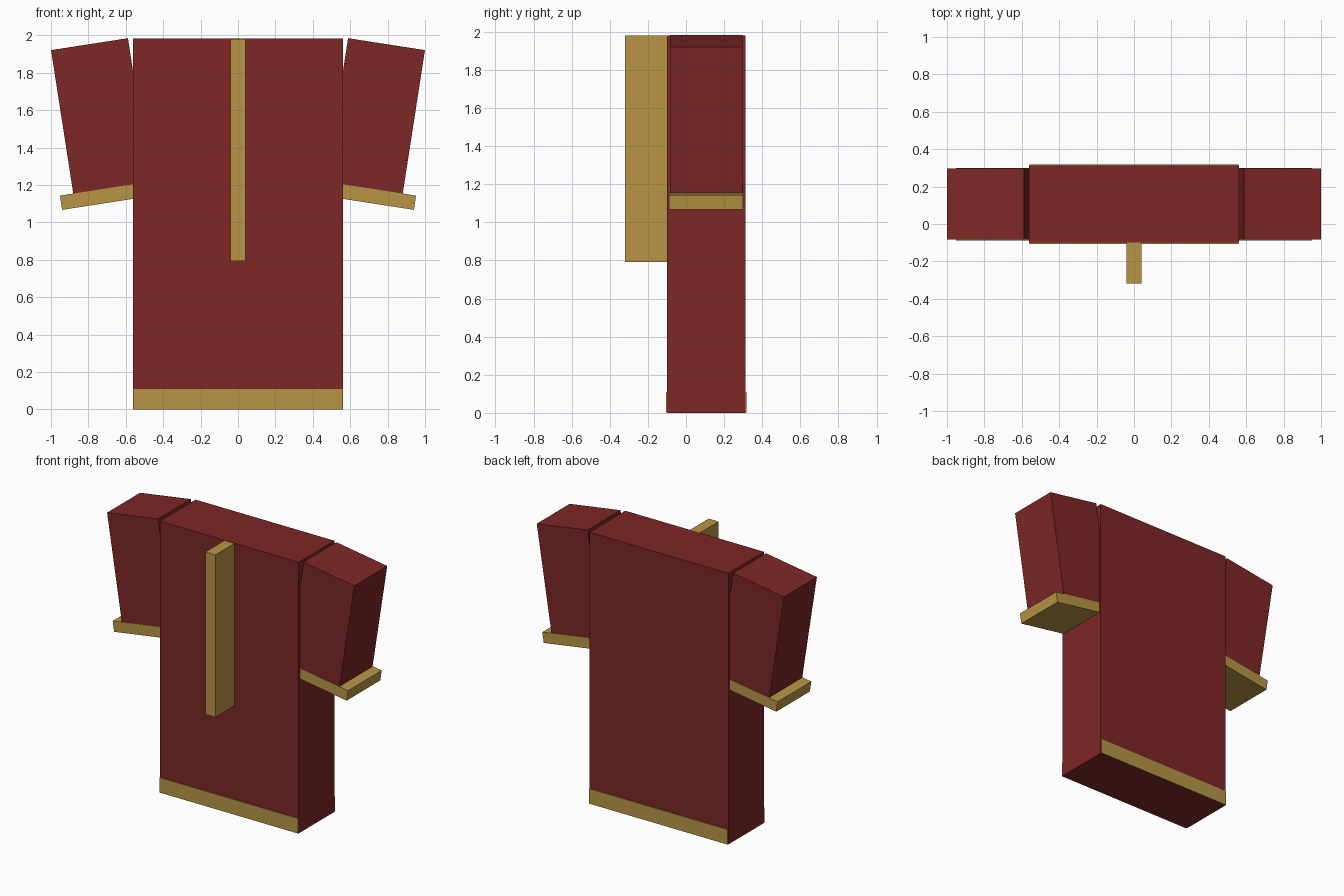
import bpy
from math import radians, sin, cos
from mathutils import Matrix, Vector

if "Cube" in bpy.data.objects:
    bpy.data.objects.remove(bpy.data.objects["Cube"])


def material(name, color):
    m = bpy.data.materials.new(name)
    m.diffuse_color = color
    m.use_nodes = True
    m.node_tree.nodes["Principled BSDF"].inputs["Base Color"].default_value = m.diffuse_color
    return m


RED = material("red_cloth", (0.21, 0.02, 0.02, 1))
GOLD = material("gold_trim", (0.48, 0.30, 0.06, 1))
MID_Y = 0.106   # centre plane of the garment's depth


def box(name, center, size, mat, tilt=0.0):
    """Flat-faced box, tilted about the y axis."""
    bpy.ops.mesh.primitive_cube_add(size=1)
    ob = bpy.context.object
    ob.name = name
    ob.data.transform(Matrix.Diagonal((*size, 1)))
    ob.location = center
    ob.rotation_euler.y = tilt
    ob.data.materials.append(mat)
    return ob


# Body, hem band and front placket
box("tunic_body", (0, MID_Y, 0.991), (1.122, 0.412, 1.982), RED)
box("hem_band", (0, MID_Y, 0.0555), (1.12, 0.424, 0.109), GOLD)
box("front_placket", (0, -0.107, 1.3865), (0.08, 0.424, 1.187), GOLD)

# Sleeves with wide cuffs, hung from the middle of the shoulder edge
TILT = radians(8.8)
for side, s in (("right", 1), ("left", -1)):
    top = Vector((s * 0.794, MID_Y, 1.953))
    down = Vector((-s * sin(TILT), 0, -cos(TILT)))
    box(side + "_sleeve", top + down * 0.42, (0.416, 0.38, 0.84), RED, s * TILT)
    box(side + "_cuff", top + down * 0.8145, (0.56, 0.388, 0.077), GOLD, s * TILT)
